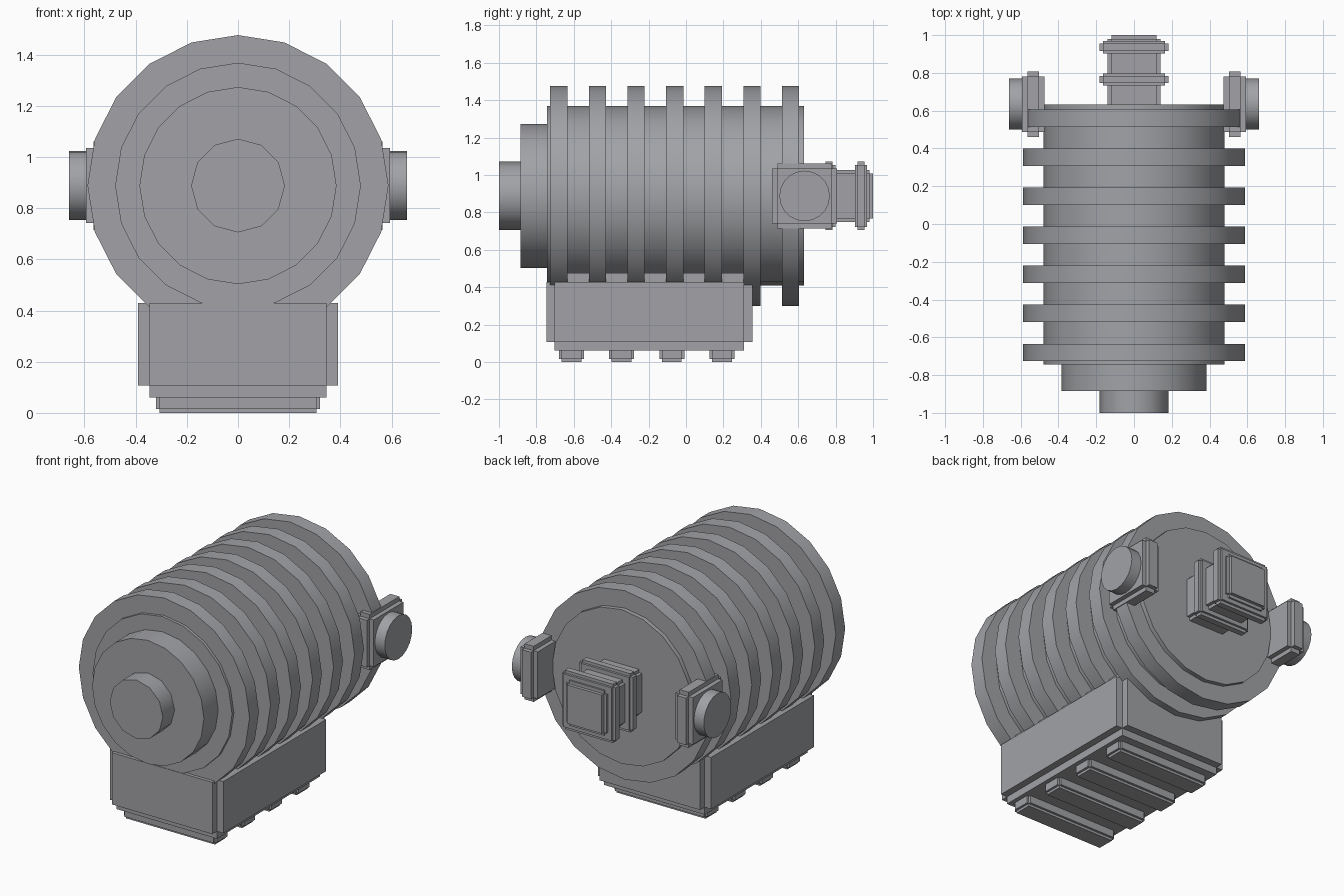
import bpy, bmesh, math
from mathutils import Matrix, Vector

if "Cube" in bpy.data.objects:
    bpy.data.objects.remove(bpy.data.objects["Cube"])

ZC = 0.888  # height of the main axis

# Dark grey metal for every part
METAL = bpy.data.materials.new("dark_metal")
METAL.diffuse_color = (0.36, 0.365, 0.385, 1)
METAL.use_nodes = True
METAL.node_tree.nodes["Principled BSDF"].inputs["Base Color"].default_value = METAL.diffuse_color


def finish(name, bm, smooth=False):
    me = bpy.data.meshes.new(name)
    bm.to_mesh(me)
    bm.free()
    me.materials.append(METAL)
    ob = bpy.data.objects.new(name, me)
    bpy.context.collection.objects.link(ob)
    if smooth:
        bpy.context.view_layer.objects.active = ob
        ob.select_set(True)
        bpy.ops.object.shade_smooth_by_angle(angle=math.radians(31))
        ob.select_set(False)
    return ob


def drum(name, r, a, b, sides, axis='Y', offset=(0, 0)):
    """Cylinder from a to b along Y (offset x, z) or X (offset y, z)."""
    bm = bmesh.new()
    if axis == 'Y':
        rot = Matrix.Rotation(math.pi / 2, 4, 'X')
        loc = Vector((offset[0], (a + b) / 2, ZC + offset[1]))
    else:
        rot = Matrix.Rotation(math.pi / 2, 4, 'Y')
        loc = Vector(((a + b) / 2, offset[0], ZC + offset[1]))
    bmesh.ops.create_cone(bm, cap_ends=True, segments=sides, radius1=r, radius2=r,
                          depth=abs(b - a), matrix=Matrix.Translation(loc) @ rot)
    return finish(name, bm, True)


def stepped_box(name, lo, hi, step):
    """Box with notched edges: three boxes, each full size along one axis only."""
    lo, hi, step = Vector(lo), Vector(hi), Vector(step)
    bm = bmesh.new()
    for i in range(3):
        inset = step.copy()
        inset[i] = 0
        size = hi - lo - 2 * inset
        m = Matrix.Translation((lo + hi) / 2) @ Matrix.Diagonal((*size, 1))
        bmesh.ops.create_cube(bm, size=1, matrix=m)
    return finish(name, bm)


# Main barrel with front cap and shaft
drum("barrel", 0.48, -0.744, 0.632, 20)
drum("front_cap", 0.385, -0.885, -0.70, 20)
drum("front_shaft", 0.183, -1.0, -0.85, 12)

# Cooling fins
for i in range(7):
    y = -0.68 + 0.2065 * i
    drum(f"fin_{i + 1}", 0.588, y - 0.046, y + 0.046, 20)

# Base block and foot bars
stepped_box("base_block", (-0.39, -0.747, 0.061), (0.39, 0.355, 0.475), (0.044, 0.045, 0.046))
for i in range(4):
    y = -0.612 + 0.268 * i
    stepped_box(f"foot_bar_{i + 1}", (-0.32, y - 0.067, 0), (0.32, y + 0.067, 0.12),
                (0.014, 0.014, 0.015))

# Side lugs with round bosses
for s, side in ((1, "right"), (-1, "left")):
    x0, x1 = sorted((s * 0.475, s * 0.593))
    stepped_box(f"{side}_lug", (x0, 0.461, ZC - 0.173), (x1, 0.807, ZC + 0.173),
                (0.028, 0.027, 0.027))
    drum(f"{side}_boss", 0.135, s * 0.55, s * 0.661, 20, 'X', (0.634, 0))

# Rear square plug with two flanges
stepped_box("rear_plug", (-0.14, 0.55, ZC - 0.14), (0.14, 1.0, ZC + 0.14), (0.02, 0.02, 0.02))
for i, y in enumerate((0.765, 0.936)):
    stepped_box(f"rear_flange_{i + 1}", (-0.183, y - 0.033, ZC - 0.183),
                (0.183, y + 0.033, ZC + 0.183), (0.018, 0.014, 0.018))
